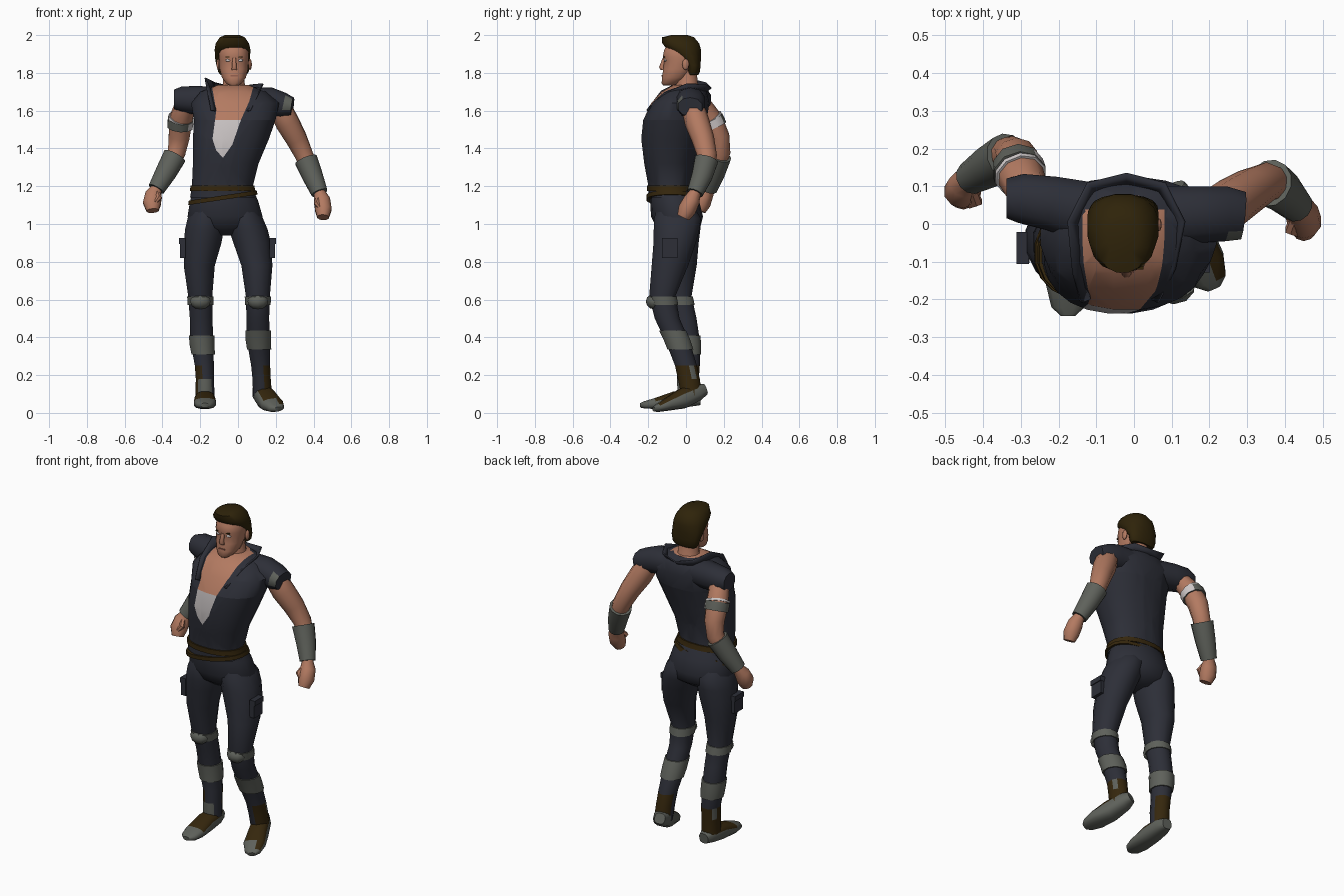
import bpy, bmesh
from math import cos, sin, pi, copysign
from mathutils import Vector

cube = bpy.data.objects.get("Cube")
if cube:
    bpy.data.objects.remove(cube)


def material(name, r, g, b):
    m = bpy.data.materials.new(name)
    m.use_nodes = True
    m.diffuse_color = (r, g, b, 1)
    node = next(n for n in m.node_tree.nodes if n.type == 'BSDF_PRINCIPLED')
    node.inputs["Base Color"].default_value = (r, g, b, 1)
    node.inputs["Roughness"].default_value = .9
    return m


cloth = material("navy cloth", .026, .028, .039)
skin = material("tan skin", .45, .195, .12)
hair_brown = material("dark brown hair", .028, .017, .003)
leather = material("brown leather", .036, .02, .004)
armour = material("grey armour", .113, .12, .104)
white = material("off white", .62, .58, .58)
lip = material("lip", .31, .12, .08)
parts = []


def finish(name, bm, mat):
    bmesh.ops.recalc_face_normals(bm, faces=bm.faces)
    mesh = bpy.data.meshes.new(name)
    bm.to_mesh(mesh)
    bm.free()
    mesh.materials.append(mat)
    obj = bpy.data.objects.new(name, mesh)
    bpy.context.collection.objects.link(obj)
    parts.append(obj)
    return obj


def loft(name, mat, rows, n=10, ref=None, p=1):
    """Skin rings (x, y, z, half width, half depth); level unless ref is given."""
    bm = bmesh.new()
    rings = []
    for i, (x, y, z, a, b) in enumerate(rows):
        u, v = Vector((1, 0, 0)), Vector((0, 1, 0))
        if ref:
            before, after = rows[max(i - 1, 0)], rows[min(i + 1, len(rows) - 1)]
            t = (Vector(after[:3]) - Vector(before[:3])).normalized()
            u = Vector(ref)
            u = (u - t * t.dot(u)).normalized()
            v = t.cross(u)
        ring = []
        for k in range(n):
            c, s = cos(2 * pi * (k + .5) / n), sin(2 * pi * (k + .5) / n)
            c, s = copysign(abs(c) ** p, c), copysign(abs(s) ** p, s)
            ring.append(bm.verts.new(Vector((x, y, z)) + u * a * c + v * b * s))
        rings.append(ring)
    for low, high in zip(rings, rings[1:]):
        for k in range(n):
            j = (k + 1) % n
            bm.faces.new((low[k], low[j], high[j], high[k]))
    bm.faces.new(rings[0])
    bm.faces.new(rings[-1])
    return finish(name, bm, mat)


def ball(name, mat, loc, size):
    bm = bmesh.new()
    bmesh.ops.create_uvsphere(bm, u_segments=10, v_segments=6, radius=1)
    bmesh.ops.scale(bm, vec=size, verts=bm.verts)
    bmesh.ops.translate(bm, vec=loc, verts=bm.verts)
    return finish(name, bm, mat)


def box(name, mat, loc, size):
    bm = bmesh.new()
    bmesh.ops.create_cube(bm, size=1)
    bmesh.ops.scale(bm, vec=size, verts=bm.verts)
    bmesh.ops.translate(bm, vec=loc, verts=bm.verts)
    return finish(name, bm, mat)


def paint(obj, mat, rule):
    obj.data.materials.append(mat)
    for f in obj.data.polygons:
        if rule(f.center, f.normal):
            f.material_index = len(obj.data.materials) - 1


def at(rows, z, i=2):
    """Blend the two rows on either side of z; rows run downwards."""
    for top, low in zip(rows, rows[1:]):
        if top[i] >= z >= low[i]:
            f = (top[i] - z) / (top[i] - low[i])
            return [a + (b - a) * f for a, b in zip(top, low)]
    return list(rows[-1])


def band(name, mat, rows, top, low, grow, **style):
    ring = [at(rows, z) for z in (top, (top + low) / 2, low)]
    return loft(name, mat, [r[:3] + [r[3] + grow, r[4] + grow] for r in ring], **style)


def spans(table):
    """Turn (z, left, right, front, back) limits into loft rows."""
    return [((l + r) / 2, (f + b) / 2, z, (r - l) / 2, (b - f) / 2) for z, l, r, f, b in table]


# Vest, with the open neckline cut into its front
trunk = spans([(1.735, -.11, .06, -.07, .08), (1.7, -.2, .15, -.13, .11),
               (1.64, -.25, .22, -.185, .125), (1.55, -.235, .2, -.228, .11),
               (1.45, -.24, .165, -.238, .08), (1.32, -.24, .11, -.222, .045),
               (1.2, -.245, .08, -.2, .03), (1.14, -.255, .095, -.2, .045)])
vest = loft("vest", cloth, trunk, n=24, p=.88)
left_edge = [(-.14, 1.74), (-.115, 1.6), (-.135, 1.45), (-.115, 1.39), (-.08, 1.35)]
right_edge = [(.085, 1.74), (.06, 1.65), (.015, 1.55), (-.03, 1.42), (-.08, 1.35)]
bm = bmesh.new()
bm.from_mesh(vest.data)
cuts = [((-.1, 1.55), (0, 1.55))]
for edge in (left_edge, right_edge):
    cuts += list(zip(edge, edge[1:]))
for (xa, za), (xb, zb) in cuts:
    bmesh.ops.bisect_plane(bm, geom=bm.verts[:] + bm.edges[:] + bm.faces[:],
                           plane_co=(xa, 0, za), plane_no=(zb - za, 0, xa - xb))
bm.to_mesh(vest.data)
bm.free()


def in_neckline(c, n):
    inside = at(left_edge, c.z, 1)[0] < c.x < at(right_edge, c.z, 1)[0]
    return inside and c.y < .03 and c.z > 1.35


paint(vest, skin, in_neckline)
paint(vest, white, lambda c, n: in_neckline(c, n) and c.z < 1.55)

# Standing collar, flared outward from the neckline
foot_line = [(-.115, -.2, 1.6), (-.13, -.11, 1.68), (-.14, 0, 1.7), (-.1, .08, 1.7), (-.02, .1, 1.7),
             (.06, .08, 1.7), (.1, 0, 1.69), (.08, -.1, 1.67), (.045, -.2, 1.6)]
rises = [.005, .025, .075, .05, .025, .04, .055, .025, .005]
bm = bmesh.new()
rails = []
for (x, y, z), h in zip(foot_line, rises):
    top = (-.02 + (x + .02) * 1.25, -.02 + (y + .02) * (1.25 if y > -.15 else 1.05), z + h)
    rails.append((bm.verts.new((x, y, z)), bm.verts.new(top)))
for (a, b), (c, d) in zip(rails, rails[1:]):
    bm.faces.new((a, c, d, b))
collar = finish("collar", bm, cloth)
collar.modifiers.new("thickness", 'SOLIDIFY').thickness = .008

# Hips and belts
loft("hips", cloth, spans([(1.2, -.235, .075, -.19, .03), (1.12, -.257, .11, -.19, .07),
                           (1.04, -.27, .133, -.185, .09), (.98, -.25, .12, -.155, .075),
                           (.94, -.13, 0, -.1, .02)]), n=18)
band("upper_belt", leather, trunk, 1.205, 1.175, .008, n=20, p=.88)
low_belt = band("lower_belt", leather, trunk, 1.163, 1.14, .011, n=20, p=.88)
for v in low_belt.data.vertices:
    v.co.z += .15 * v.co.x

# Legs, knee pads, shin guards, boots and pockets
leg_shape = [(1.09, .07, .1), (1.03, .098, .128), (.97, .106, .125), (.9, .103, .116),
             (.78, .085, .1), (.62, .066, .072), (.5, .062, .068), (.38, .063, .066),
             (.25, .052, .06), (.18, .05, .06), (.09, .052, .056)]
paths = {"right": [(-.165, -.055), (-.172, -.045), (-.178, -.045), (-.187, -.045), (-.205, -.04), (-.2, -.04),
                   (-.195, -.01), (-.192, .01), (-.178, .015), (-.175, .01), (-.175, .01)],
         "left": [(.02, -.055), (.037, -.045), (.055, -.05), (.075, -.06), (.1, -.085), (.105, -.125),
                  (.105, -.1), (.108, -.045), (.12, 0), (.125, .015), (.13, .03)]}
soles = {"right": [(-.172, .078, .07, .03, .03), (-.173, .03, .075, .05, .042),
                   (-.175, -.06, .068, .055, .047), (-.175, -.16, .05, .06, .03),
                   (-.175, -.22, .042, .045, .02), (-.175, -.243, .04, .02, .012)],
         "left": [(.105, .1, .125, .03, .03), (.12, .06, .11, .048, .047),
                  (.15, -.02, .075, .055, .054), (.18, -.1, .045, .062, .034),
                  (.203, -.15, .026, .045, .021), (.212, -.17, .02, .02, .012)]}
for side, path in paths.items():
    out = -1 if side == "right" else 1
    rows = [(x, y, z, a, b) for (x, y), (z, a, b) in zip(path, leg_shape)]
    leg = loft(side + "_leg", cloth, rows, n=12)
    paint(leg, leather, lambda c, n: c.z < .25 and (n.y > .4 or n.x * out > .4))
    paint(leg, armour, lambda c, n: .18 < c.z < .25 and n.x * out > .75 and n.y > .1)
    if side == "right":
        paint(leg, armour, lambda c, n: c.z < .17 and n.y < -.6)
    band(side + "_knee_band", armour, rows, .615, .57, .006, n=12)
    knee = at(rows, .6)
    ball(side + "_knee_pad", armour, (knee[0], knee[1] - .045, .59), (.057, .047, .042))
    guard_top = .41 if side == "right" else .435
    band(side + "_shin_guard", armour, rows, guard_top, guard_top - .1, .007, n=12)
    boot = loft(side + "_boot", armour, soles[side], n=12, ref=(1, 0, 0), p=.75)
    paint(boot, leather, lambda c, n: n.z > .45 and -.13 < c.y < .05)
    hip = at(rows, .87)
    spot = (hip[0] + out * (hip[3] + .002), hip[1] - .02, .87)
    box(side + "_pocket", cloth, spot, (.03, .08, .1))
    box(side + "_pocket_flap", cloth, (spot[0] + out * .003, spot[1], .91), (.034, .084, .03))

# Arms with fists, forearm guards and sleeves
arms = {"right": [(-.25, .06, 1.67, .045, .045), (-.285, .095, 1.61, .058, .055), (-.304, .135, 1.55, .064, .06),
                  (-.312, .175, 1.46, .058, .056), (-.325, .185, 1.38, .05, .05), (-.36, .165, 1.31, .05, .05),
                  (-.43, .125, 1.19, .03, .03), (-.447, .105, 1.155, .046, .04), (-.455, .085, 1.11, .05, .046),
                  (-.452, .07, 1.07, .034, .034)],
        "left": [(.2, .03, 1.66, .045, .045), (.23, .042, 1.6, .062, .062), (.26, .058, 1.54, .065, .066),
                 (.31, .09, 1.45, .058, .06), (.352, .112, 1.36, .05, .052), (.38, .1, 1.29, .048, .05),
                 (.43, .05, 1.17, .03, .03), (.445, .03, 1.125, .045, .044), (.452, .005, 1.075, .046, .048),
                 (.45, -.015, 1.035, .032, .034)]}
for side, rows in arms.items():
    out = -1 if side == "right" else 1
    loft(side + "_arm", skin, rows, ref=(1, 0, 0))
    wrist = rows[6][2] - .005
    band(side + "_forearm_guard", armour, rows, wrist + .175, wrist, .013, n=12, ref=(1, 0, 0))
    x, y, z = rows[7][:3]
    loft(side + "_thumb", skin, [(x - out * .02, y - .02, z + .01, .014, .014),
                                 (x - out * .03, y - .045, z - .015, .016, .016),
                                 (x - out * .01, y - .055, z - .04, .01, .01)], n=6, ref=(1, 0, 0))
armband = band("armband", armour, arms["right"], 1.555, 1.512, .008, ref=(1, 0, 0))
paint(armband, white, lambda c, n: n.x > .75 and abs(n.z) < .8)
band("armband_trim", white, arms["right"], 1.562, 1.552, .006, ref=(1, 0, 0))
loft("right_sleeve", cloth, [(-.12, .03, 1.65, .085, .075), (-.22, .055, 1.655, .075, .076),
                             (-.3, .068, 1.66, .068, .068), (-.338, .068, 1.66, .055, .052)],
     ref=(0, 1, 0), p=.9)
sleeve = loft("left_sleeve", cloth, [(.08, .02, 1.65, .085, .075), (.17, .025, 1.645, .078, .078),
                                     (.24, .027, 1.627, .076, .068), (.288, .022, 1.62, .066, .05)],
              ref=(0, 1, 0), p=.9)
paint(sleeve, armour, lambda c, n: c.x > .24 and n.y < -.4 and -.3 < n.z < .6)

# Neck, head and hair
loft("neck", skin, [(-.022, .015, 1.68, .085, .075), (-.022, .005, 1.74, .06, .06),
                    (-.022, 0, 1.83, .056, .056)], n=12)
loft("head", skin, spans([(1.97, -.08, .03, -.09, .05), (1.92, -.1, .055, -.118, .07),
                          (1.885, -.102, .058, -.124, .07), (1.865, -.1, .057, -.117, .065),
                          (1.82, -.098, .054, -.122, .04), (1.775, -.086, .043, -.128, .01),
                          (1.745, -.064, .021, -.13, -.04), (1.732, -.045, .002, -.12, -.07)]), n=16, p=.88)
loft("hair", hair_brown, spans([(2, -.07, .01, -.08, .01), (1.988, -.098, .038, -.13, .045),
                                (1.955, -.12, .06, -.127, .072), (1.925, -.125, .067, -.1, .08),
                                (1.885, -.124, .066, -.045, .08), (1.84, -.116, .064, 0, .078),
                                (1.805, -.106, .058, .004, .074), (1.79, -.095, .046, .01, .066)]), n=16, p=.88)

# Facial features, mirrored about the nose
mid = -.02
loft("nose", skin, [(mid, -.115, 1.878, .01, .01), (mid, -.129, 1.83, .013, .015),
                    (mid, -.122, 1.815, .017, .013)], n=8)
box("mouth", lip, (mid, -.125, 1.785), (.038, .009, .007))
for side, s in (("right", -1), ("left", 1)):
    ball(side + "_eye", white, (mid + s * .033, -.109, 1.866), (.015, .009, .007))
    box(side + "_brow", hair_brown, (mid + s * .031, -.1155, 1.884), (.028, .009, .005))
    ball(side + "_ear", skin, (mid + s * .084, -.002, 1.845), (.01, .018, .03))

# Soft shading with crisp edges
bpy.ops.object.select_all(action='DESELECT')
for obj in parts:
    obj.select_set(True)
bpy.context.view_layer.objects.active = parts[0]
bpy.ops.object.shade_smooth_by_angle(angle=.8)
